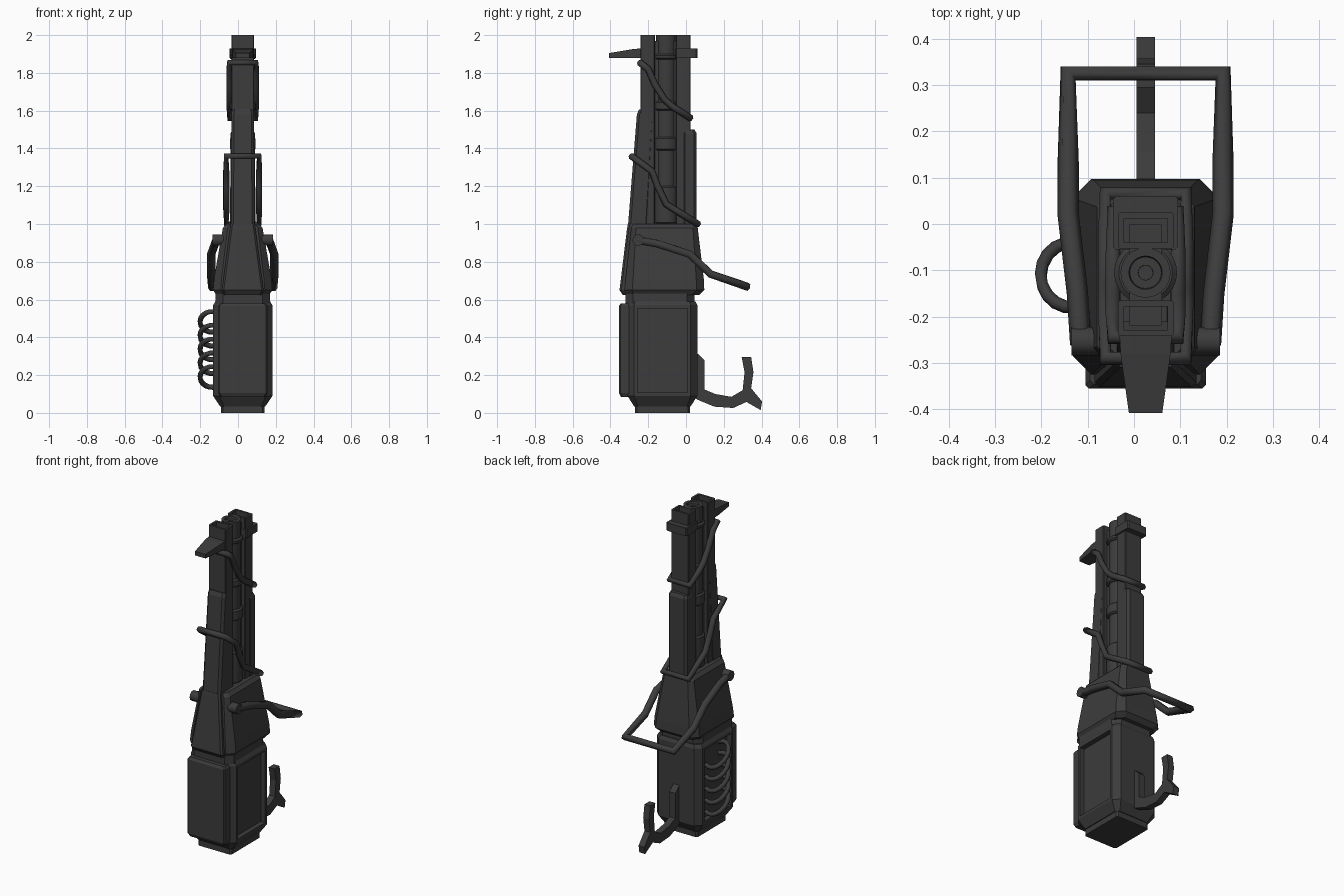
import bpy, bmesh, math
from mathutils import Vector

if "Cube" in bpy.data.objects:
    bpy.data.objects.remove(bpy.data.objects["Cube"])

CX = 0.025  # centre line of the body
dark = bpy.data.materials.new("dark_metal")
dark.diffuse_color = (0.045, 0.045, 0.045, 1)
dark.use_nodes = True
dark.node_tree.nodes["Principled BSDF"].inputs["Base Color"].default_value = dark.diffuse_color


def finish(name, bm):
    bmesh.ops.recalc_face_normals(bm, faces=bm.faces)
    me = bpy.data.meshes.new(name)
    bm.to_mesh(me)
    bm.free()
    ob = bpy.data.objects.new(name, me)
    bpy.context.collection.objects.link(ob)
    me.materials.append(dark)
    return ob


def skin(rings):
    """Closed solid through matching rings of points."""
    bm = bmesh.new()
    rows = [[bm.verts.new(p) for p in r] for r in rings]
    n = len(rows[0])
    for a, b in zip(rows, rows[1:]):
        for i in range(n):
            bm.faces.new((a[i], a[(i + 1) % n], b[(i + 1) % n], b[i]))
    bm.faces.new(rows[0][::-1])
    bm.faces.new(rows[-1])
    bmesh.ops.recalc_face_normals(bm, faces=bm.faces)
    return bm


def level(z, half):
    """Half plan of (x, y) mirrored about the centre line at height z."""
    pts = half + [(-x, y) for x, y in reversed(half)]
    return [(CX + x, y, z) for x, y in pts]


def block(w, y0, y1, c):
    """Half plan of a rectangle with cut corners."""
    return [(w - c, y0), (w, y0 + c), (w, y1 - c), (w - c, y1)]


def loft(name, levels):
    return finish(name, skin([level(z, h) for z, h in levels]))


def slab(name, profile, w):
    """(y, z) profile extruded to half width w."""
    return finish(name, skin([[(CX + x, y, z) for y, z in profile] for x in (-w, w)]))


def hollow(bm, test, thick, depth):
    faces = [f for f in bm.faces if test(f)]
    bmesh.ops.inset_individual(bm, faces=faces, thickness=thick, depth=0)
    bmesh.ops.inset_individual(bm, faces=faces, thickness=0.001, depth=-depth)


def tube(name, pts, r, closed=False, res=1):
    cu = bpy.data.curves.new(name, 'CURVE')
    cu.dimensions = '3D'
    cu.bevel_depth = r
    cu.bevel_resolution = res
    cu.use_fill_caps = True
    s = cu.splines.new('POLY')
    s.points.add(len(pts) - 1)
    for p, q in zip(s.points, pts):
        p.co = (*q, 1)
    s.use_cyclic_u = closed
    ob = bpy.data.objects.new(name, cu)
    bpy.context.collection.objects.link(ob)
    cu.materials.append(dark)
    return ob


def turned(name, profile, y, n=24):
    """(radius, z) profile spun around a vertical axis."""
    ring = [[(CX + r * math.cos(2 * math.pi * i / n), y + r * math.sin(2 * math.pi * i / n), z)
             for i in range(n)] for r, z in profile]
    ob = finish(name, skin(ring))
    bpy.ops.object.select_all(action='DESELECT')
    ob.select_set(True)
    bpy.context.view_layer.objects.active = ob
    bpy.ops.object.shade_smooth_by_angle(angle=math.radians(30))
    return ob


# Base foot and lower body with recessed side panels
loft("foot", [(0, block(0.115, -0.27, 0.02, 0.01)), (0.05, block(0.115, -0.27, 0.02, 0.01))])
full = block(0.157, -0.31, 0.06, 0.035)
bm = skin([level(0.035, block(0.12, -0.275, 0.025, 0.02)), level(0.09, full),
           level(0.57, full), level(0.59, block(0.145, -0.30, 0.05, 0.03))])
hollow(bm, lambda f: abs(f.normal.x) > 0.99 and f.calc_area() > 0.05, 0.024, 0.03)
finish("lower_body", bm)
loft("front_plate", [(0.085, block(0.12, -0.345, -0.29, 0.008)), (0.105, block(0.13, -0.355, -0.29, 0.008)),
                     (0.565, block(0.13, -0.355, -0.29, 0.008)), (0.58, block(0.12, -0.345, -0.29, 0.008))])
loft("neck", [(0.57, block(0.145, -0.32, 0.045, 0.04)), (0.65, block(0.145, -0.32, 0.045, 0.04))])

# Tapered shroud and its front plate
loft("shroud", [(0.625, block(0.14, -0.32, 0.07, 0.04)), (0.65, block(0.157, -0.325, 0.097, 0.04)),
                (0.71, block(0.152, -0.32, 0.094, 0.04)), (0.98, block(0.105, -0.29, 0.062, 0.025)),
                (1.0, block(0.085, -0.28, 0.05, 0.02))])
loft("shroud_front", [(0.625, block(0.1, -0.335, -0.27, 0.01)), (0.65, block(0.11, -0.352, -0.27, 0.01)),
                      (0.97, block(0.068, -0.313, -0.2, 0.01)), (1.0, block(0.064, -0.308, -0.2, 0.01))])

# Front barrel: tapered sleeve and open upper box
loft("front_sleeve", [(0.98, block(0.063, -0.308, -0.2, 0.014)), (1.58, block(0.06, -0.26, -0.165, 0.014)),
                      (1.605, block(0.054, -0.25, -0.165, 0.012))])
# Back barrel: sleeve
loft("back_sleeve", [(0.98, block(0.064, -0.02, 0.056, 0.014)), (1.48, block(0.064, -0.02, 0.056, 0.014)),
                     (1.5, block(0.056, -0.02, 0.045, 0.012))])
for nm, y0, y1, z0 in (("front_barrel", -0.242, -0.165, 1.0), ("back_barrel", -0.053, 0.025, 1.0)):
    bm = skin([level(z, block(0.06, y0, y1, 0.004)) for z in (z0, 2.0)])
    hollow(bm, lambda f: f.normal.z > 0.9, 0.014, 0.1)
    finish(nm, bm)

# Central round barrel with collars, on a thin spine
loft("spine", [(0.98, block(0.035, -0.22, 0.0, 0.002)), (1.97, block(0.035, -0.22, 0.0, 0.002))])
turned("centre_barrel", [(0.054, 0.98), (0.054, 2.0), (0.036, 2.0), (0.034, 1.985), (0.016, 1.985), (0.014, 1.9)], -0.105)
for z0, z1 in ((1.0, 1.2), (1.39, 1.46), (1.6, 1.65), (1.87, 1.9)):
    turned("barrel_collar", [(0.058, z0), (0.068, z0 + 0.008), (0.068, z1 - 0.008), (0.058, z1)], -0.105)
loft("back_band", [(z, block(0.07, -0.055, 0.06, 0.006)) for z in (1.88, 1.93)])

# Front sight wedge
finish("front_sight", skin([[(CX + sx * w, y, z) for sx, z in ((-1, 1.88), (1, 1.88), (1, t), (-1, t))]
                            for y, w, t in ((-0.21, 0.058, 1.932), (-0.28, 0.054, 1.926), (-0.408, 0.036, 1.905))]))

# Two bent wire loops around the barrels
for nm, w, path in (("upper_loop", 0.07, [(-0.245, 1.855), (-0.2, 1.82), (-0.165, 1.74), (-0.115, 1.66), (-0.07, 1.62), (0.025, 1.56)]),
                    ("lower_loop", 0.087, [(-0.29, 1.36), (-0.18, 1.28), (-0.15, 1.2), (-0.105, 1.105), (-0.05, 1.07), (0.065, 0.998)])):
    right = [(CX + w, y, z) for y, z in path]
    left = [(CX - w, y, z) for y, z in reversed(path)]
    tube(nm, right + left, 0.018, True)

# Carry handle with its pivots
arm = [(0.14, -0.26, 0.915), (0.147, -0.15, 0.895), (0.167, 0.02, 0.84), (0.167, 0.13, 0.735), (0.167, 0.325, 0.668)]
tube("carry_handle", [(CX + x, y, z) for x, y, z in arm] + [(CX - x, y, z) for x, y, z in reversed(arm)], 0.023)
for s in (-1, 1):
    pv = tube("handle_pivot", [(CX + s * 0.07, -0.253, 0.915), (CX + s * 0.16, -0.253, 0.915)], 0.031, res=3)

# Rear bracket and hooked grip
slab("rear_bracket", [(0.04, 0.08), (0.075, 0.065), (0.098, 0.09), (0.098, 0.28), (0.06, 0.315), (0.04, 0.315)], 0.02)
slab("rear_hook", [(0.06, 0.07), (0.15, 0.033), (0.25, 0.026), (0.32, 0.058), (0.395, 0.015), (0.403, 0.06),
                   (0.345, 0.13), (0.357, 0.215), (0.345, 0.295), (0.295, 0.295), (0.31, 0.215), (0.3, 0.12),
                   (0.24, 0.085), (0.155, 0.1), (0.06, 0.14)], 0.02)

# Tilted cable rings on the left side
for k in range(5):
    pts = []
    for i in range(13):
        a = math.pi * (-0.15 + 1.3 * i / 12)
        pts.append((-0.135 - 0.066 * math.sin(a), -0.11 - 0.07 * math.cos(a), 0.19 + 0.073 * k + 0.055 * math.cos(a)))
    tube("cable_ring", pts, 0.014)
